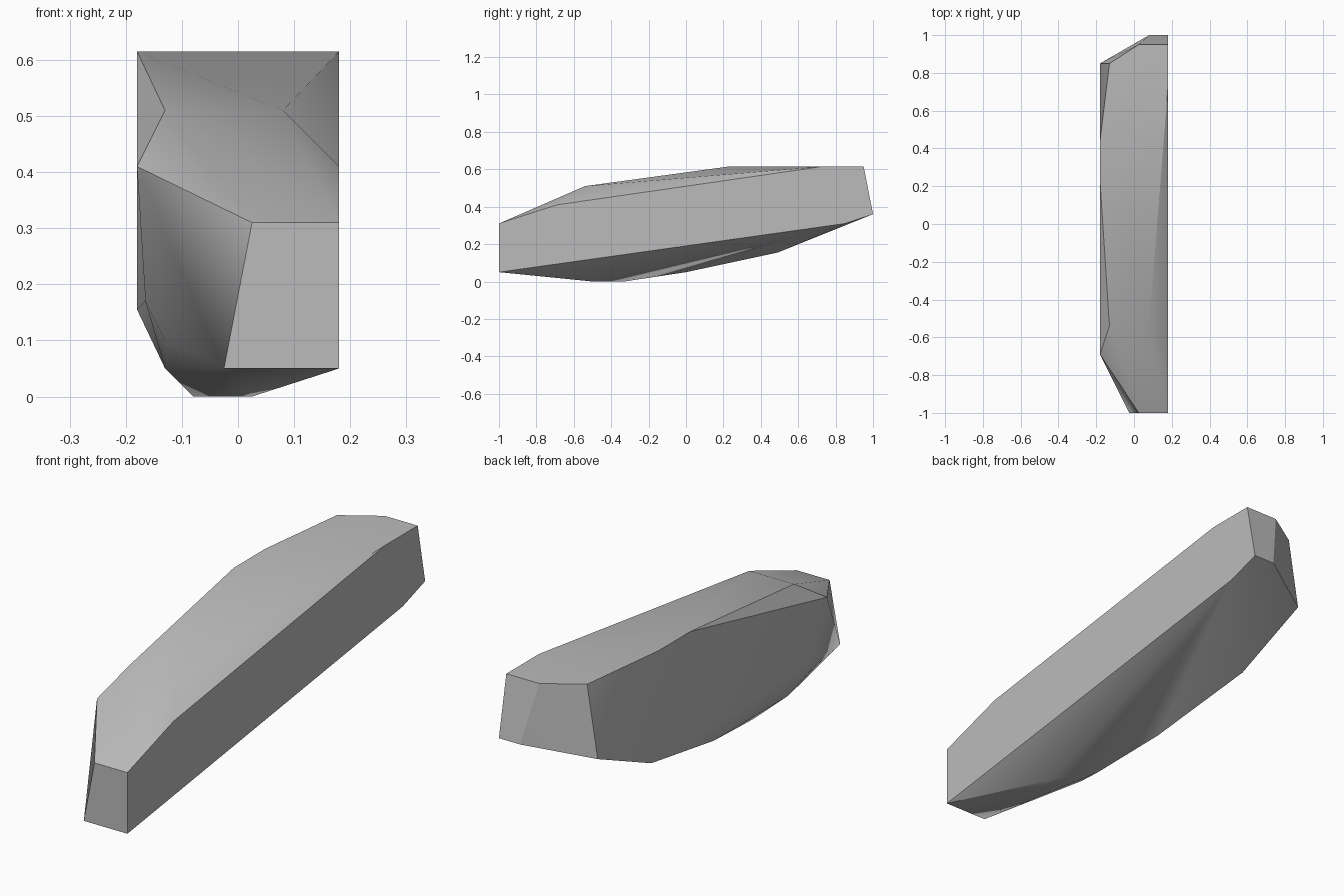
import bpy
import bmesh

# Remove the default object
default_cube = bpy.data.objects.get("Cube")
if default_cube:
    bpy.data.objects.remove(default_cube, do_unlink=True)


def make_material(name, colour):
    material = bpy.data.materials.new(name)
    material.use_nodes = True
    material.diffuse_color = colour
    for node in material.node_tree.nodes:
        if node.type == "BSDF_PRINCIPLED":
            node.inputs["Base Color"].default_value = colour
    return material


def make_hull(name, slices, material, smooth_angle):
    """Wrap a convex skin around outlines (y, z) placed at several x positions."""
    bm = bmesh.new()
    for x, outline in slices:
        for y, z in outline:
            bm.verts.new((x, y, z))
    result = bmesh.ops.convex_hull(bm, input=bm.verts[:])
    loose = set(result["geom_interior"] + result["geom_unused"])
    loose_verts = [item for item in loose if isinstance(item, bmesh.types.BMVert)]
    bmesh.ops.delete(bm, geom=loose_verts, context="VERTS")
    # Merge the flat cut sides into single faces
    bmesh.ops.dissolve_limit(bm, angle_limit=0.01, verts=bm.verts[:], edges=bm.edges[:])
    bmesh.ops.recalc_face_normals(bm, faces=bm.faces[:])

    mesh = bpy.data.meshes.new(name)
    bm.to_mesh(mesh)
    bm.free()
    mesh.materials.append(material)
    obj = bpy.data.objects.new(name, mesh)
    bpy.context.collection.objects.link(obj)

    bpy.ops.object.select_all(action="DESELECT")
    obj.select_set(True)
    bpy.context.view_layer.objects.active = obj
    bpy.ops.object.shade_smooth_by_angle(angle=smooth_angle)
    return obj


# Large flat side of the slab
flat_side = [(-1, .05), (-1, .31), (-.69, .41), (.73, .615),
             (.95, .615), (1, .36), (.85, .31)]

# Opposite side, tapered at both ends
tapered_side = [(-.69, .41), (.23, .615), (.44, .615), (.85, .31), (.49, .155)]

# Chipped corners and keel between the two sides
slices = [
    (.18, flat_side),
    (-.18, tapered_side),
    (.08, [(-.54, .51), (1, .36)]),
    (.025, [(-1, .31), (.95, .615), (-.5, 0)]),
    (-.025, [(-1, .05), (-.5, 0)]),
    (-.08, [(-.33, 0)]),
    (-.13, [(-.54, .51), (.85, .615), (-.65, .1), (-.5, .05), (0, .05)]),
    (-.165, [(-.6, .17)]),
]

stone_grey = make_material("stone grey", (0.5, 0.5, 0.5, 1))
make_hull("stone_slab", slices, stone_grey, 0.52)
